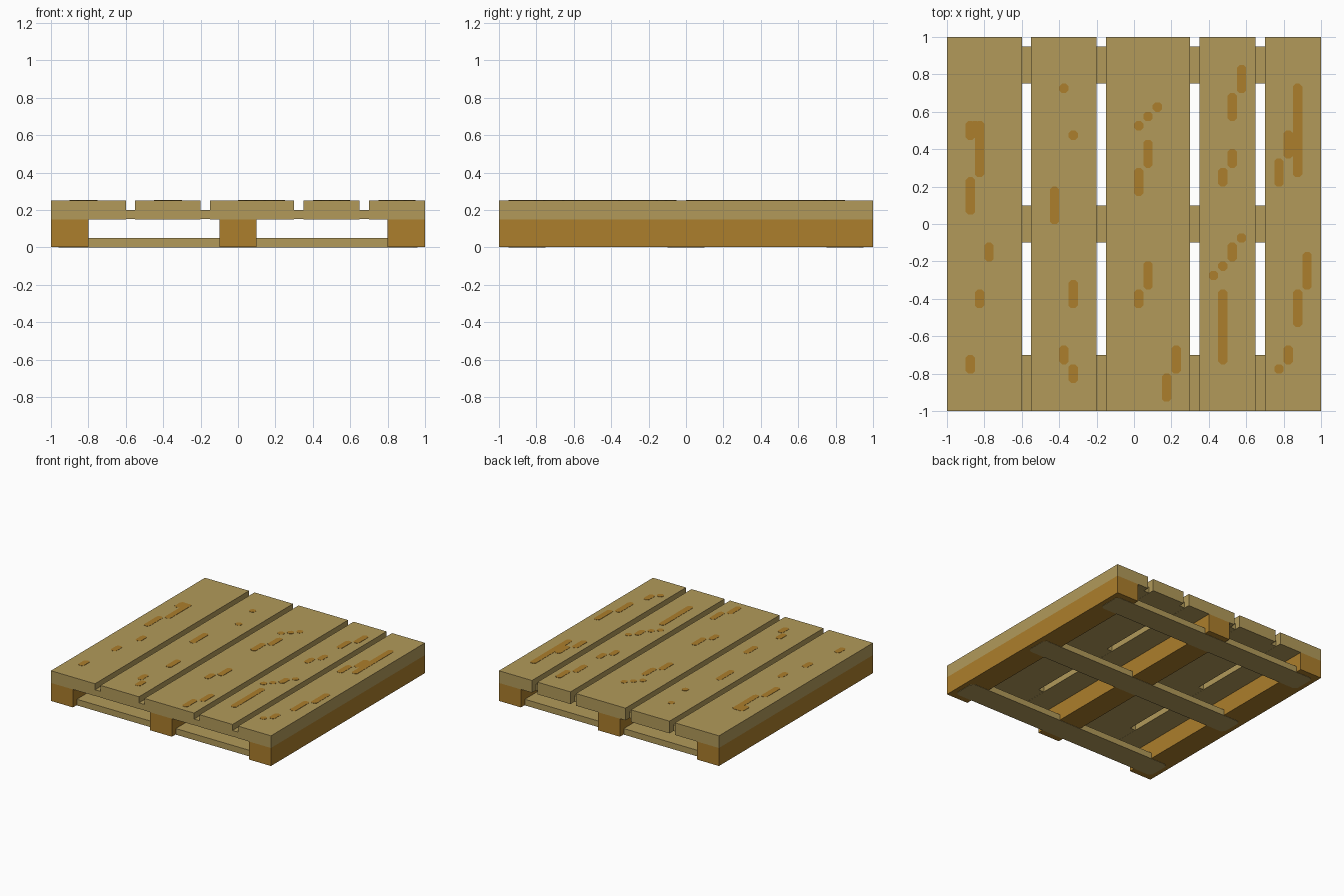
import bpy
import bmesh

if "Cube" in bpy.data.objects:
    bpy.data.objects.remove(bpy.data.objects["Cube"])


def material(name, rgb):
    m = bpy.data.materials.new(name)
    m.use_nodes = True
    m.diffuse_color = (*rgb, 1)
    bsdf = m.node_tree.nodes["Principled BSDF"]
    bsdf.inputs["Base Color"].default_value = (*rgb, 1)
    bsdf.inputs["Roughness"].default_value = 0.9
    return m


pale_wood = material("pale_wood", (0.445, 0.323, 0.102))
brown_wood = material("brown_wood", (0.413, 0.209, 0.025))


def add_slab(bm, x, y, z, cut=0.0):
    """Add a box given by ranges, with its upright corners cut off if asked."""
    (x0, x1), (y0, y1) = x, y
    if cut:
        pts = [(x0 + cut, y0), (x1 - cut, y0), (x1, y0 + cut), (x1, y1 - cut),
               (x1 - cut, y1), (x0 + cut, y1), (x0, y1 - cut), (x0, y0 + cut)]
    else:
        pts = [(x0, y0), (x1, y0), (x1, y1), (x0, y1)]
    low = [bm.verts.new((px, py, z[0])) for px, py in pts]
    high = [bm.verts.new((px, py, z[1])) for px, py in pts]
    bm.faces.new(low[::-1])
    bm.faces.new(high)
    for i in range(len(pts)):
        j = (i + 1) % len(pts)
        bm.faces.new((low[i], low[j], high[j], high[i]))


def build(name, mat, slabs):
    bm = bmesh.new()
    for slab in slabs:
        add_slab(bm, *slab)
    mesh = bpy.data.meshes.new(name)
    bm.to_mesh(mesh)
    bm.free()
    mesh.materials.append(mat)
    obj = bpy.data.objects.new(name, mesh)
    bpy.context.collection.objects.link(obj)
    return obj


# Deck planks of uneven width, running front to back
planks = [(-1, -0.6), (-0.55, -0.2), (-0.15, 0.3), (0.35, 0.65), (0.7, 1)]
for i, x in enumerate(planks):
    build(f"deck_plank_{i + 1}", pale_wood, [(x, (-1, 1), (0.15, 0.25))])

# Cross battens, visible in the gaps between the planks
battens = {"front": (-0.999, -0.7), "middle": (-0.1, 0.1), "back": (0.75, 0.95)}
for place, y in battens.items():
    build(f"{place}_cross_batten", pale_wood, [((-0.98, 0.98), y, (0.151, 0.2))])

# Runners under the deck
runners = {"right": (-1, -0.8), "middle": (-0.1, 0.1), "left": (0.8, 1)}
for place, x in runners.items():
    build(f"{place}_runner", brown_wood, [(x, (-1, 1), (0.002, 0.15))])

# Bottom boards let into the runners
boards = {"front": (-0.95, -0.75), "middle": (-0.1, 0.1), "back": (0.75, 0.95)}
for place, y in boards.items():
    build(f"{place}_bottom_board", pale_wood, [((-0.96, 0.96), y, (0, 0.05), 0.025)])

# Wood grain marks on each plank: centre x, start y, end y
marks = [
    [(-0.875, 0.45, 0.55), (-0.85, 0.46, 0.55), (-0.825, 0.25, 0.55),
     (-0.875, 0.05, 0.25), (-0.775, -0.2, -0.1), (-0.825, -0.45, -0.35),
     (-0.875, -0.8, -0.7)],
    [(-0.375, 0.7, 0.75), (-0.325, 0.45, 0.5), (-0.425, 0, 0.2),
     (-0.325, -0.45, -0.3), (-0.375, -0.75, -0.65), (-0.325, -0.85, -0.75)],
    [(0.025, 0.5, 0.55), (0.075, 0.55, 0.6), (0.125, 0.6, 0.65),
     (0.075, 0.3, 0.45), (0.025, 0.15, 0.3), (0.075, -0.35, -0.2),
     (0.025, -0.45, -0.35), (0.225, -0.8, -0.65), (0.175, -0.95, -0.8)],
    [(0.575, 0.7, 0.85), (0.525, 0.55, 0.7), (0.525, 0.3, 0.4),
     (0.475, 0.2, 0.3), (0.575, -0.1, -0.05), (0.525, -0.2, -0.1),
     (0.475, -0.25, -0.2), (0.425, -0.3, -0.25), (0.475, -0.75, -0.35)],
    [(0.875, 0.25, 0.75), (0.85, 0.36, 0.49), (0.825, 0.35, 0.5),
     (0.775, 0.2, 0.35), (0.925, -0.35, -0.15), (0.875, -0.55, -0.35),
     (0.825, -0.75, -0.65), (0.775, -0.8, -0.75)],
]
for i, runs in enumerate(marks):
    build(f"grain_marks_{i + 1}", brown_wood,
          [((x - 0.025, x + 0.025), (y0, y1), (0.249, 0.252), 0.014)
           for x, y0, y1 in runs])
